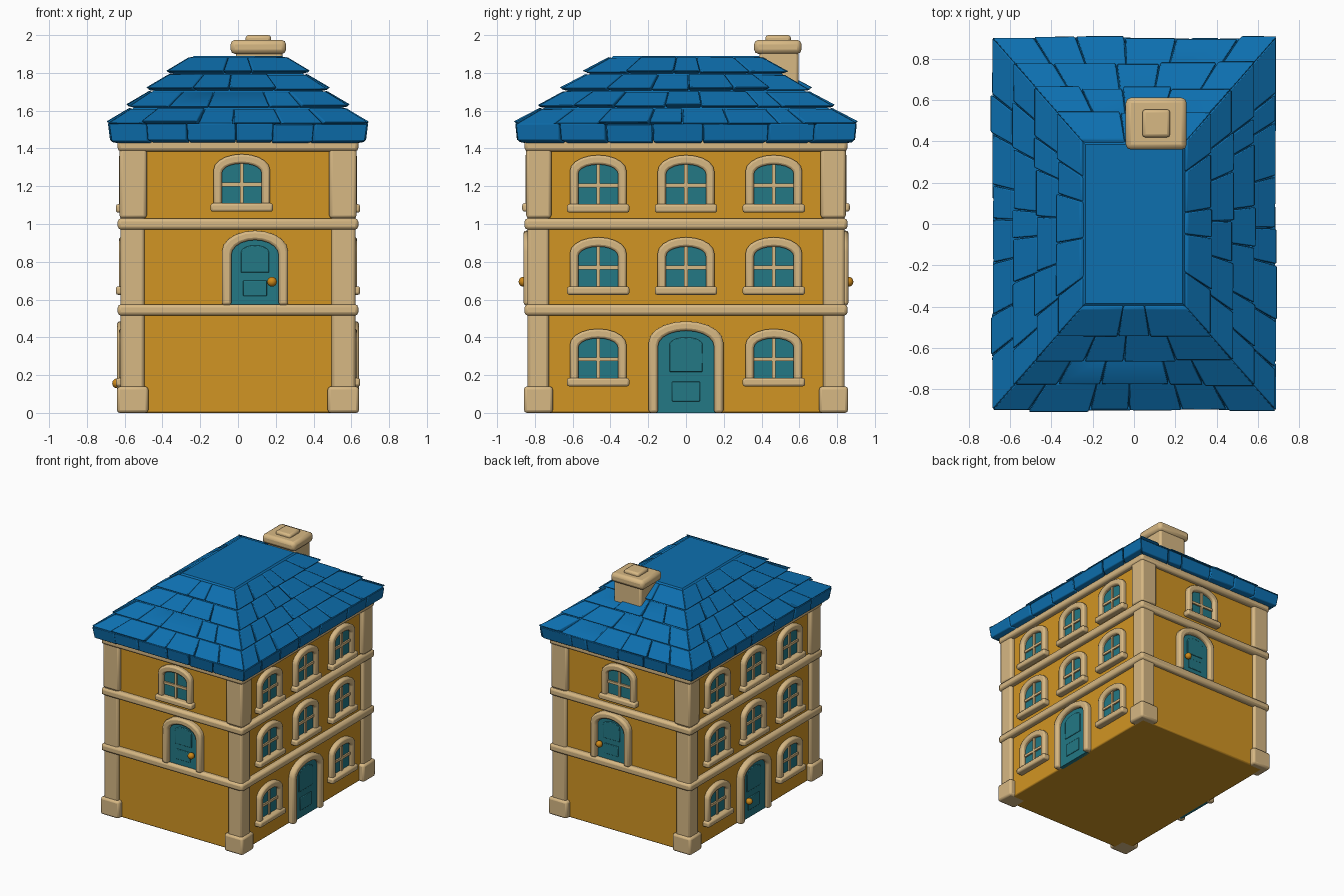
import bpy, bmesh, math, random
from mathutils import Matrix, Vector

random.seed(4)
if "Cube" in bpy.data.objects:
    bpy.data.objects.remove(bpy.data.objects["Cube"])


def material(name, r, g, b):
    m = bpy.data.materials.new(name)
    m.use_nodes = True
    m.diffuse_color = (r, g, b, 1)
    m.node_tree.nodes["Principled BSDF"].inputs["Base Color"].default_value = (r, g, b, 1)
    return m


OCHRE = material("ochre_plaster", 0.64, 0.30, 0.017)
CREAM = material("cream_stone", 0.68, 0.48, 0.23)
BLUE = material("blue_roof", 0.004, 0.16, 0.43)
TEAL = material("teal_paint", 0.017, 0.19, 0.235)
BRASS = material("orange_brass", 0.62, 0.25, 0.01)


def finish(name, bm, mat, bevel=0.0, segments=2):
    """Turn a bmesh into a shaded object with rounded edges."""
    bmesh.ops.recalc_face_normals(bm, faces=bm.faces)
    mesh = bpy.data.meshes.new(name)
    bm.to_mesh(mesh)
    bm.free()
    mesh.materials.append(mat)
    ob = bpy.data.objects.new(name, mesh)
    bpy.context.collection.objects.link(ob)
    bpy.ops.object.select_all(action="DESELECT")
    ob.select_set(True)
    bpy.context.view_layer.objects.active = ob
    bpy.ops.object.shade_smooth_by_angle(angle=math.radians(40))
    if bevel:
        mod = ob.modifiers.new("rounded_edges", "BEVEL")
        mod.width = bevel
        mod.segments = segments
        mod.limit_method = "ANGLE"
        mod.angle_limit = math.radians(40)
    return ob


def box(name, x, y, z, mat, bevel=0.0, matrix=None):
    """Box from three (low, high) ranges."""
    bm = bmesh.new()
    bmesh.ops.create_cube(bm, size=1)
    for v in bm.verts:
        v.co = [lo + (hi - lo) * (c + 0.5) for c, (lo, hi) in zip(v.co, (x, y, z))]
    if matrix:
        bm.transform(matrix)
    return finish(name, bm, mat, bevel)


def arch(cx, width, z0, z1, rise, steps=10):
    """Outline from the bottom right, over the arch, to the bottom left."""
    pts = [(cx + width / 2, z0)]
    for i in range(steps + 1):
        a = math.pi * i / steps
        pts.append((cx + math.cos(a) * width / 2, z1 - rise + rise * math.sin(a)))
    return pts + [(cx - width / 2, z0)]


def raised(name, outer, inner, d0, d1, mat, matrix, bevel=0.0):
    """Solid arch, or an arched band when an inner outline is given."""
    bm = bmesh.new()
    out = [bm.verts.new((u, v, d0)) for u, v in outer]
    if inner:
        inn = [bm.verts.new((u, v, d0)) for u, v in inner]
        for i in range(len(out) - 1):
            bm.faces.new((out[i], out[i + 1], inn[i + 1], inn[i]))
    else:
        bm.faces.new(out)
    top = bmesh.ops.extrude_face_region(bm, geom=bm.faces[:])["geom"]
    verts = [g for g in top if isinstance(g, bmesh.types.BMVert)]
    bmesh.ops.translate(bm, verts=verts, vec=(0, 0, d1 - d0))
    bm.transform(matrix)
    return finish(name, bm, mat, bevel)


def window(side, matrix, cx, z):
    """Arched window whose sill starts at height z."""
    n = side + "_window_"
    raised(n + "glass", arch(cx, 0.23, z + 0.03, z + 0.26, 0.05), None, -0.02, 0.006, TEAL, matrix)
    raised(n + "frame", arch(cx, 0.30, z + 0.02, z + 0.305, 0.085),
           arch(cx, 0.21, z + 0.02, z + 0.255, 0.05), -0.02, 0.036, CREAM, matrix, 0.012)
    box(n + "sill", (cx - 0.165, cx + 0.165), (z, z + 0.045), (-0.02, 0.052), CREAM, 0.012, matrix)
    box(n + "upright", (cx - 0.01, cx + 0.01), (z + 0.03, z + 0.255), (-0.02, 0.018), CREAM, 0, matrix)
    box(n + "crossbar", (cx - 0.11, cx + 0.11), (z + 0.134, z + 0.154), (-0.02, 0.018), CREAM, 0, matrix)


def door(side, matrix, cx, z, w, h, knob=None):
    """Arched door with stone surround and two raised panels."""
    n = side + "_door_"
    raised(n + "leaf", arch(cx, w + 0.02, z, z + h, 0.08), None, -0.02, 0.012, TEAL, matrix)
    raised(n + "surround", arch(cx, w + 0.1, z, z + h + 0.05, 0.11),
           arch(cx, w, z, z + h, 0.08), -0.02, 0.045, CREAM, matrix, 0.014)
    raised(n + "upper_panel", arch(cx, w * 0.6, z + h * 0.5, z + h * 0.92, 0.04),
           None, 0.01, 0.019, TEAL, matrix, 0.005)
    box(n + "lower_panel", (cx - w * 0.25, cx + w * 0.25), (z + h * 0.14, z + h * 0.38),
        (0.01, 0.019), TEAL, 0.005, matrix)
    if knob is not None:
        bm = bmesh.new()
        bmesh.ops.create_uvsphere(bm, u_segments=16, v_segments=10, radius=0.026,
                                  matrix=matrix @ Matrix.Translation((knob, z + h * 0.36, 0.045)))
        finish(n + "knob", bm, BRASS)


def wall_matrix(along, outward, distance):
    """Maps (along the wall, up, outward) to the model."""
    m = Matrix((along, (0, 0, 1), outward)).transposed().to_4x4()
    m.translation = Vector(outward) * distance
    return m


# Walls, bands and corner columns
WX, WY = 0.595, 0.815
box("walls", (-WX, WX), (-WY, WY), (0.0, 1.46), OCHRE, 0.01)
for name, z0, z1 in (("lower_band", 0.515, 0.575), ("upper_band", 0.97, 1.03), ("cornice", 1.385, 1.45)):
    box(name, (-0.637, 0.637), (-0.855, 0.855), (z0, z1), CREAM, 0.018)
for sx in (-1, 1):
    for sy in (-1, 1):
        def corner(name, inset, grow, z):
            x = sorted((sx * (0.495 - inset), sx * (0.622 + grow)))
            y = sorted((sy * (0.725 - inset), sy * (0.84 + grow)))
            box(name, x, y, z, CREAM, 0.016)
        corner("corner_column", 0, 0, (0.02, 1.42))
        corner("column_base", 0.02, 0.018, (0.0, 0.14))
        corner("column_head", 0.012, 0.006, (1.03, 1.42))

# Long sides: three floors of windows around a street door
for side, s in (("left", 1), ("right", -1)):
    m = wall_matrix((0, s, 0), (s, 0, 0), WX)
    for u in (-0.465, 0.0, 0.465):
        for z in (0.14, 0.625, 1.06):
            if u or z > 0.2:
                window(side, m, u, z)
    door(side, m, 0.0, 0.0, 0.295, 0.435, -0.1 if s < 0 else None)

# Short sides: balcony-height door below a single window
for side, s in (("front", 1), ("back", -1)):
    m = wall_matrix((s, 0, 0), (0, -s, 0), WY)
    window(side, m, 0.02 * s, 1.065)
    door(side, m, 0.09 * s, 0.57, 0.25, 0.345, 0.18 * s)


# Hipped roof: solid core with overlapping shingle rows
def slope(t, lift=0.0):
    return Vector((0.67 - 0.42 * t + lift, 0.885 - 0.485 * t + lift, 1.515 + 0.36 * t + lift))


def ring_point(ring, side, f):
    hx, hy, z = ring
    x, y = ((f * hx, -hy), (hx, f * hy), (-f * hx, hy), (-hx, -f * hy))[side]
    return Vector((x, y, z))


bm = bmesh.new()
rings = [Vector((0.655, 0.87, 1.445)), slope(0), slope(1), Vector((0.235, 0.385, 1.89))]
loops = [[bm.verts.new(ring_point(r, s, -1)) for s in range(4)] for r in rings]
for a, b in zip(loops, loops[1:]):
    for i in range(4):
        j = (i + 1) % 4
        bm.faces.new((a[i], a[j], b[j], b[i]))
bm.faces.new(loops[0])
bm.faces.new(loops[-1])
finish("roof_core", bm, BLUE)

ROWS = 4
rows = [(Vector((0.672, 0.888, 1.438)), slope(0, 0.016))]
rows += [(slope(k / ROWS, 0.02), slope((k + 1) / ROWS, 0.006)) for k in range(ROWS)]
bm = bmesh.new()
for low, high in rows:
    for side in range(4):
        length = 2 * low[side % 2]
        count = max(2, round(length / 0.24))
        cuts = [-1 + 2 * (i + (random.uniform(-0.25, 0.25) if 0 < i < count else 0)) / count
                for i in range(count + 1)]
        for f0, f1 in zip(cuts, cuts[1:]):
            j = random.uniform(-0.006, 0.008)
            lift = Vector((j, j, j))
            gap = 0.004
            f0, f1 = f0 + gap * (f0 > -1), f1 - gap * (f1 < 1)
            inner = Vector((-0.04, -0.04, -0.01))
            quads = []
            for off in (lift, inner):
                quads.append([bm.verts.new(ring_point(r, side, f)) for r, f in
                              ((low + off, f0), (low + off, f1), (high + off * 0.5, f1), (high + off * 0.5, f0))])
            a, b = quads
            bm.faces.new(a)
            bm.faces.new(b[::-1])
            for i in range(4):
                k = (i + 1) % 4
                bm.faces.new((a[k], a[i], b[i], b[k]))
finish("roof_shingles", bm, BLUE, 0.009)

# Chimney
box("chimney_stack", (-0.01, 0.235), (0.39, 0.595), (1.6, 1.92), CREAM, 0.015)
box("chimney_cap", (-0.04, 0.255), (0.36, 0.612), (1.9, 1.975), CREAM, 0.025)
box("chimney_pot", (0.04, 0.175), (0.42, 0.555), (1.96, 2.0), CREAM, 0.015)
